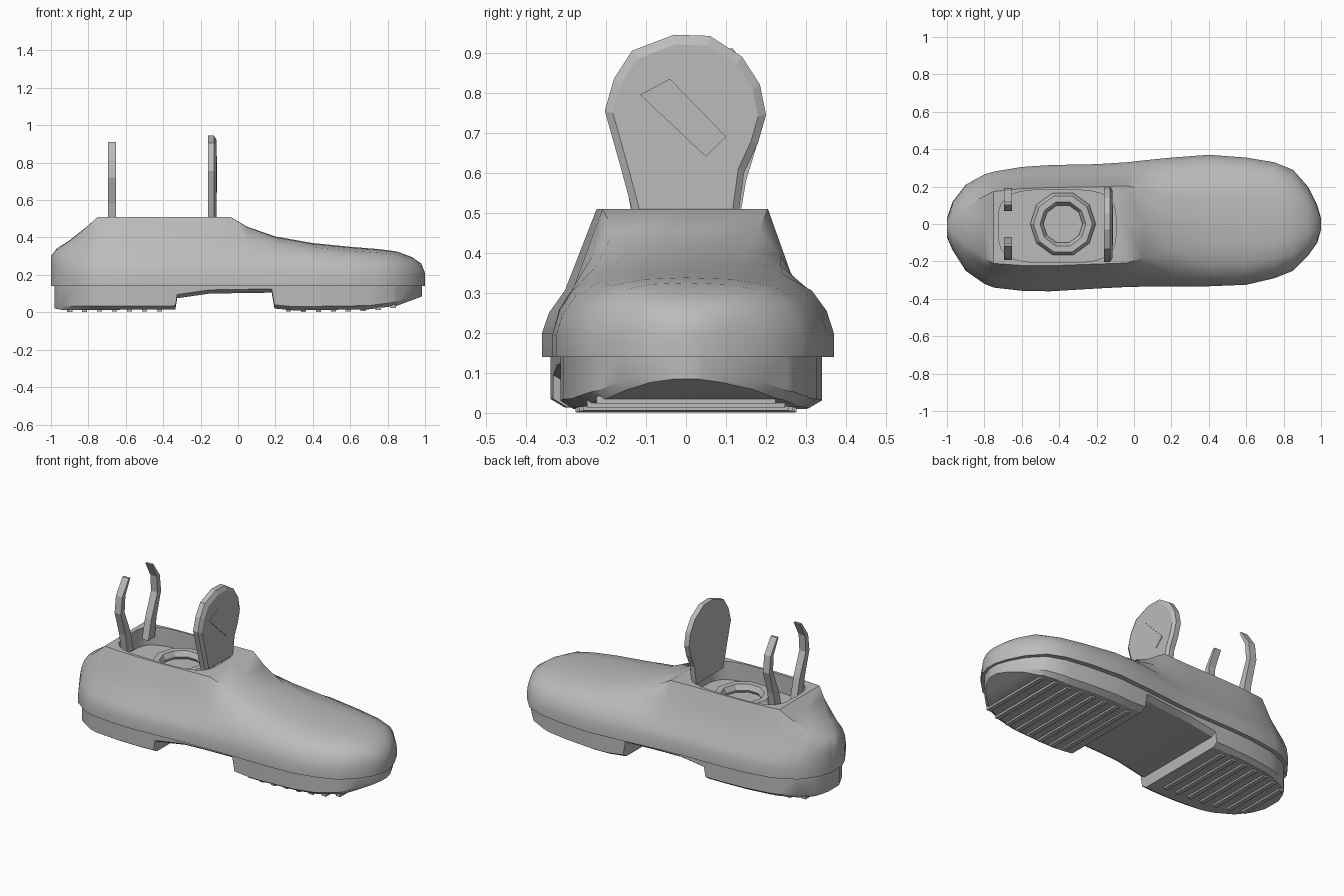
import bpy, bmesh, math
from mathutils import Vector

cube = bpy.data.objects.get("Cube")
if cube:
    bpy.data.objects.remove(cube)

grey = bpy.data.materials.new("plain grey")
grey.use_nodes = True
grey.diffuse_color = (0.5, 0.5, 0.5, 1)
grey.node_tree.nodes["Principled BSDF"].inputs["Base Color"].default_value = (0.5, 0.5, 0.5, 1)


def finish(name, bm):
    bmesh.ops.recalc_face_normals(bm, faces=bm.faces)
    mesh = bpy.data.meshes.new(name)
    bm.to_mesh(mesh)
    bm.free()
    ob = bpy.data.objects.new(name, mesh)
    bpy.context.collection.objects.link(ob)
    mesh.materials.append(grey)
    return ob


def activate(ob):
    bpy.ops.object.select_all(action='DESELECT')
    ob.select_set(True)
    bpy.context.view_layer.objects.active = ob


def smooth(ob, degrees):
    activate(ob)
    bpy.ops.object.shade_smooth_by_angle(angle=math.radians(degrees))


def loft(name, sections):
    """Skin a list of equal-length closed rings and cap both ends."""
    bm = bmesh.new()
    rings = [[bm.verts.new(p) for p in ring] for ring in sections]
    n = len(rings[0])
    for a, b in zip(rings, rings[1:]):
        for i in range(n):
            j = (i + 1) % n
            bm.faces.new((a[i], a[j], b[j], b[i]))
    bm.faces.new(rings[0])
    bm.faces.new(rings[-1])
    return finish(name, bm)


def interp(table, x, col):
    for a, b in zip(table, table[1:]):
        if x <= b[0]:
            t = max(0, (x - a[0]) / (b[0] - a[0]))
            return a[col] + t * (b[col] - a[col])
    return table[-1][col]


# Shoe stations: x, left edge, right edge, top height, ankle blend
stations = [
    (-1, .03, -.07, .3, 0), (-.97, .12, -.14, .34, 0), (-.9, .21, -.25, .385, .3),
    (-.8, .265, -.32, .465, .8), (-.75, .28, -.34, .51, 1), (-.6, .305, -.357, .51, 1),
    (-.45, .315, -.36, .51, 1), (-.2, .32, -.345, .51, 1), (-.04, .33, -.337, .51, 1),
    (.05, .34, -.335, .457, .7), (.2, .355, -.333, .405, .25), (.4, .37, -.333, .37, 0),
    (.6, .355, -.325, .35, 0), (.75, .33, -.29, .338, 0), (.85, .29, -.25, .325, 0),
    (.93, .2, -.17, .295, 0), (.98, .1, -.1, .26, 0), (1, .03, -.03, .21, 0)]
dome = [(1, 0), (1, .25), (.95, .5), (.85, .72), (.65, .9), (.35, .98), (0, 1)]
ankle = [(1, 0), (1, .16), (.95, .3), (.84, .45), (.72, .75), (.62, 1), (0, 1)]


def upper_ring(x, left, right, top, blend):
    half = [(d[0] + blend * (a[0] - d[0]), d[1] + blend * (a[1] - d[1]))
            for d, a in zip(dome, ankle)]
    base = .14
    up = [(x, left * w, base + h * (top - base)) for w, h in half]
    down = [(x, -abs(right) * w, base + h * (top - base)) for w, h in reversed(half[:-1])]
    return up + down


upper = loft("upper", [upper_ring(*s) for s in stations])

# Foot opening cut into the upper
def oval(z, steps=32):
    ring = []
    for i in range(steps):
        a = math.tau * i / steps
        c, s = math.cos(a), math.sin(a)
        ring.append((-.41 + .315 * math.copysign(abs(c) ** .55, c),
                     -.012 + .195 * math.copysign(abs(s) ** .55, s), z))
    return ring


cutter = loft("opening_cutter", [oval(.4), oval(.6)])
cutter.hide_render = True
activate(upper)
mod = upper.modifiers.new("opening", 'BOOLEAN')
mod.operation = 'DIFFERENCE'
mod.solver = 'EXACT'
mod.object = cutter
bpy.ops.object.modifier_apply(modifier=mod.name)
bpy.data.objects.remove(cutter)
smooth(upper, 35)

# Sole with heel, raised arch and rising toe: x, underside height
underside = [(-.98, .02), (-.94, .012), (-.335, .015), (-.325, .075), (-.15, .1),
             (.18, .105), (.195, .02), (.3, .01), (.7, .016), (.85, .035), (.985, .085)]
sole_x = sorted({round(s[0] * .98, 3) for s in stations} | {u[0] for u in underside})
sole = []
for x in sole_x:
    left = interp(stations, x / .985, 1) * .92
    right = interp(stations, x / .985, 2) * .94
    z = interp(underside, x, 1)
    lip = min(z + .02, .13)
    sole.append([(x, left, .142), (x, left, lip), (x, left * .9, z),
                 (x, right * .9, z), (x, right, lip), (x, right, .142)])
smooth(loft("sole", sole), 30)


def box(name, center, size):
    bm = bmesh.new()
    bmesh.ops.create_cube(bm, size=1)
    for v in bm.verts:
        v.co = Vector(center) + Vector(a * b for a, b in zip(v.co, size))
    return finish(name, bm)


# Tread ribs across heel and forefoot
for label, start, count in (("heel", -.9, 7), ("forefoot", .27, 8)):
    for i in range(count):
        x = start + i * .08
        z = interp(underside, x, 1)
        low = max(0, z - .01)
        width = 1.5 * interp(stations, x, 1)
        box(f"{label}_tread_{i + 1}", (x, 0, (low + z + .01) / 2), (.028, width, z + .01 - low))

# Faceted tongue standing at the front of the opening
tongue_outline = [(-.13, .49), (-.165, .62), (-.203, .755), (-.18, .835), (-.135, .905),
                  (-.03, .945), (.06, .942), (.14, .89), (.185, .82), (.2, .745),
                  (.18, .675), (.145, .6), (.13, .49)]


def tongue_ring(x, scale):
    return [(x, y * scale, .7 + (z - .7) * scale) for y, z in tongue_outline]


loft("tongue", [tongue_ring(-.16, 1), tongue_ring(-.128, 1), tongue_ring(-.115, .9)])

# Slanted patch on the tongue
patch = [(-.115, .795), (-.04, .835), (.1, .69), (.05, .64)]
loft("tongue_patch", [[(x, y, z) for y, z in patch] for x in (-.118, -.111)])

# Pair of curved pull straps at the heel: y, z, width
strap_path = [(.1, .46, .06), (.125, .58, .05), (.175, .72, .035), (.165, .82, .03), (.11, .91, .015)]
for side, name in ((1, "left_pull_strap"), (-1, "right_pull_strap")):
    rings = []
    for y, z, w in strap_path:
        rings.append([(-.695, side * (y - w / 2), z), (-.652, side * (y - w / 2), z),
                      (-.652, side * (y + w / 2), z), (-.695, side * (y + w / 2), z)])
    loft(name, rings)

# Low ring on the insole
bpy.ops.mesh.primitive_torus_add(location=(-.38, 0, .415), major_radius=.14, minor_radius=.035,
                                 major_segments=10, minor_segments=6)
ring = bpy.context.object
ring.name = "insole_ring"
ring.data.materials.append(grey)
